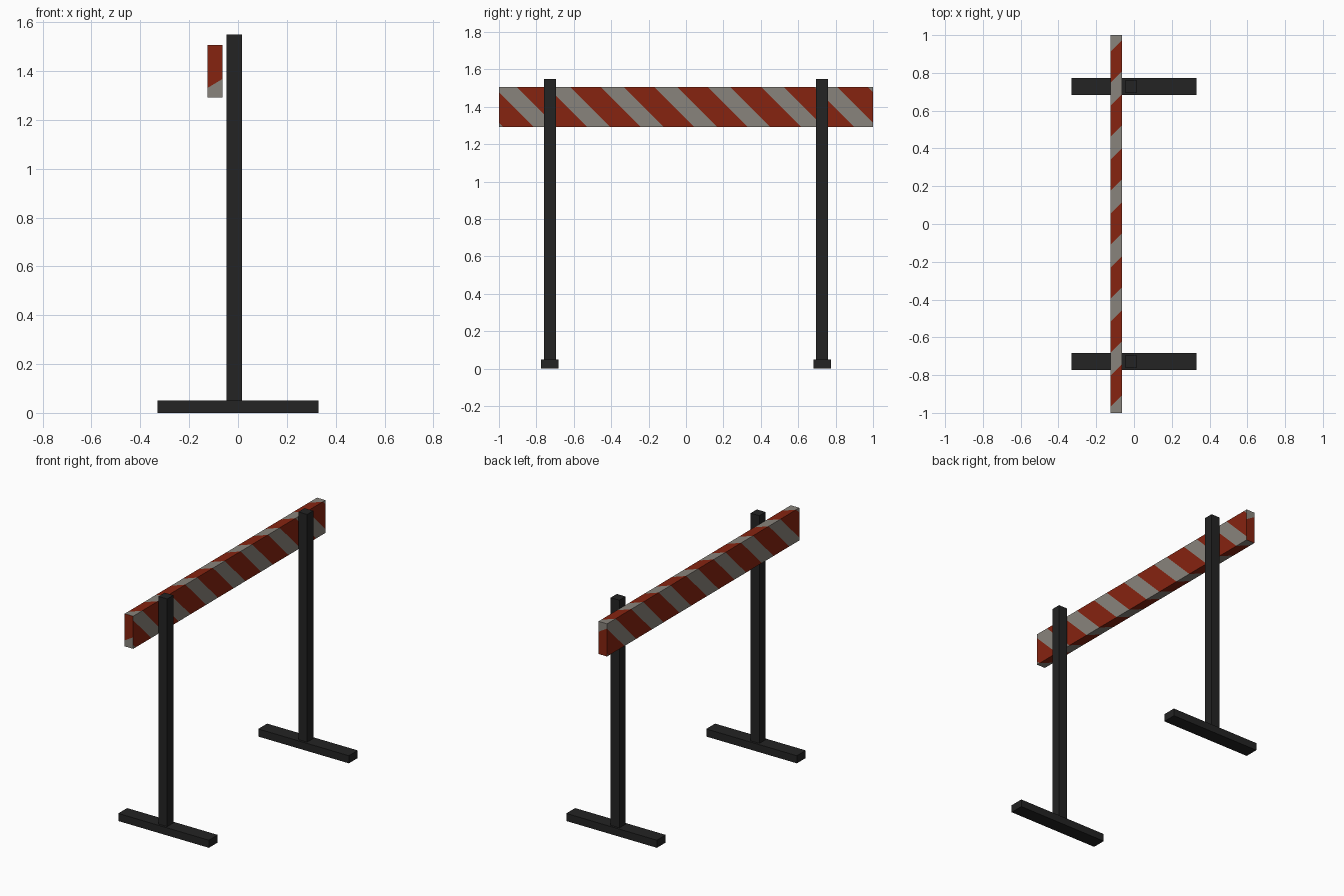
import bpy, bmesh
from mathutils import Vector

if "Cube" in bpy.data.objects:
    bpy.data.objects.remove(bpy.data.objects["Cube"])


def material(name, rgb):
    m = bpy.data.materials.new(name)
    m.diffuse_color = (*rgb, 1)
    m.use_nodes = True
    m.node_tree.nodes["Principled BSDF"].inputs["Base Color"].default_value = m.diffuse_color
    return m


BLACK = material("black_metal", (0.017, 0.017, 0.017))
RED = material("warning_red", (0.24, 0.017, 0.005))
GREY = material("pale_grey", (0.25, 0.23, 0.20))


def box_bmesh(lo, hi):
    bm = bmesh.new()
    bmesh.ops.create_cube(bm, size=1)
    for v in bm.verts:
        v.co = Vector([(a + b) / 2 + c * (b - a) for a, b, c in zip(lo, hi, v.co)])
    bm.normal_update()
    return bm


def finish(bm, name, mats):
    me = bpy.data.meshes.new(name)
    bm.to_mesh(me)
    bm.free()
    for m in mats:
        me.materials.append(m)
    ob = bpy.data.objects.new(name, me)
    bpy.context.collection.objects.link(ob)
    return ob


# Feet and posts
for side, y in (("left", -0.728), ("right", 0.728)):
    finish(box_bmesh((-0.33, y - 0.046, 0), (0.33, y + 0.046, 0.05)),
           side + "_foot", [BLACK])
    finish(box_bmesh((-0.047, y - 0.032, 0.05), (0.016, y + 0.032, 1.549)),
           side + "_post", [BLACK])

# Barrier board, with stripes wrapped around it at 45 degrees
X0, X1, Z0, Z1 = -0.125, -0.063, 1.291, 1.506
W, H = X1 - X0, Z1 - Z0
PERIOD, CENTRE, HALF = 2 / 7, 0.686, 0.061
bm = box_bmesh((X0, -1, Z0), (X1, 1, Z1))


def facing(normal):
    return [f for f in bm.faces if f.normal.dot(normal) > 0.9]


def cut(normal, point, plane):
    faces = facing(normal)
    edges = {e for f in faces for e in f.edges}
    verts = {v for f in faces for v in f.verts}
    bmesh.ops.bisect_plane(bm, geom=faces + list(edges) + list(verts), dist=1e-5,
                           plane_co=point, plane_no=plane)
    bm.normal_update()


# Each long side: outward normal, stripe direction, point where the stripe phase is zero
SIDES = [
    (Vector((0, 0, 1)), Vector((-1, 1, 0)), Vector((X0, 0, Z1))),
    (Vector((1, 0, 0)), Vector((0, 1, 1)), Vector((X1, W, Z1))),
    (Vector((0, 0, -1)), Vector((1, 1, 0)), Vector((X1, W + H, Z0))),
    (Vector((-1, 0, 0)), Vector((0, 1, -1)), Vector((X0, 0, Z1))),
]
for normal, grad, origin in SIDES:
    for k in range(-8, 4):
        for edge in (-HALF, HALF):
            u = CENTRE + k * PERIOD + edge
            cut(normal, origin + Vector((0, u, 0)), grad)
    for f in facing(normal):
        u = grad.dot(f.calc_center_median() - origin)
        phase = (u - CENTRE + PERIOD / 2) % PERIOD - PERIOD / 2
        f.material_index = 1 if abs(phase) < HALF else 0

# Board ends: grey corner at the bottom of one and the top of the other
XM = (X0 + X1) / 2
ENDS = [
    (Vector((0, -1, 0)), Vector((0.6, 0, -1)), Vector((XM, -1, Z0 + 0.058))),
    (Vector((0, 1, 0)), Vector((0.6, 0, 1)), Vector((XM, 1, Z1 - 0.05))),
]
for normal, grad, origin in ENDS:
    cut(normal, origin, grad)
    for f in facing(normal):
        f.material_index = 1 if grad.dot(f.calc_center_median() - origin) > 0 else 0

finish(bm, "striped_board", [RED, GREY])
